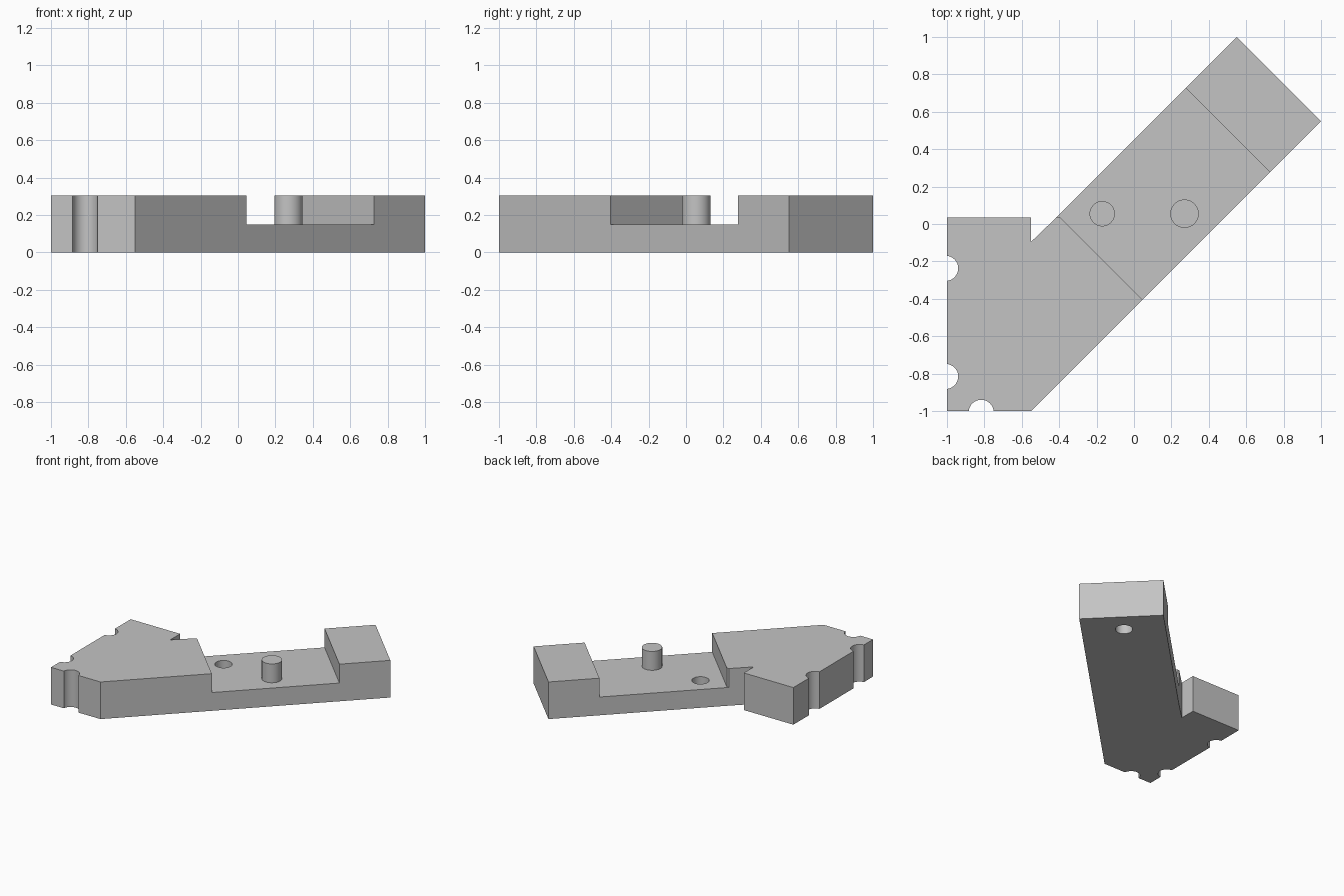
import bpy, bmesh
from math import cos, sin, tau, radians

cube = bpy.data.objects.get("Cube")
if cube:
    bpy.data.objects.remove(cube, do_unlink=True)

HEIGHT = 0.305
FLOOR = 0.15

grey = bpy.data.materials.new("plain grey")
grey.use_nodes = True
colour = (0.55, 0.55, 0.55, 1)
grey.diffuse_color = colour
grey.node_tree.nodes["Principled BSDF"].inputs["Base Color"].default_value = colour


def prism(name, outline, bottom, top):
    """Extrude a counter-clockwise outline between two heights."""
    bm = bmesh.new()
    base = bm.faces.new([bm.verts.new((x, y, bottom)) for x, y in outline])
    side = bmesh.ops.extrude_face_region(bm, geom=[base])["geom"]
    verts = [v for v in side if isinstance(v, bmesh.types.BMVert)]
    bmesh.ops.translate(bm, verts=verts, vec=(0, 0, top - bottom))
    bmesh.ops.recalc_face_normals(bm, faces=bm.faces)
    mesh = bpy.data.meshes.new(name)
    bm.to_mesh(mesh)
    bm.free()
    mesh.materials.append(grey)
    obj = bpy.data.objects.new(name, mesh)
    bpy.context.collection.objects.link(obj)
    return obj


def circle(x, y, radius, sides=48):
    return [(x + radius * cos(tau * i / sides), y + radius * sin(tau * i / sides))
            for i in range(sides)]


def activate(obj):
    bpy.ops.object.select_all(action="DESELECT")
    obj.select_set(True)
    bpy.context.view_layer.objects.active = obj


def cut(target, cutter):
    cutter.hide_render = True
    mod = target.modifiers.new(cutter.name, "BOOLEAN")
    mod.operation = "DIFFERENCE"
    mod.solver = "EXACT"
    mod.object = cutter
    activate(target)
    bpy.ops.object.modifier_apply(modifier=mod.name)
    bpy.data.objects.remove(cutter, do_unlink=True)


# Angled plate: square head with a notch, and a diagonal arm
plate = prism("angled_plate", [
    (-1, -1), (-0.55, -1), (1, 0.55), (0.55, 1),
    (-0.415, 0.035), (-0.55, -0.095), (-0.55, 0.035), (-1, 0.035)], 0, HEIGHT)

# Recess across the upper half of the arm
cut(plate, prism("recess", [
    (0.14, -0.5), (0.825, 0.18), (0.175, 0.83),
    (-0.5, 0.2), (-0.5, 0.035), (-0.395, 0.035)], FLOOR, 0.5))

# Scallops along the outer edges of the head
for x, y in [(-1.007, -0.237), (-1.007, -0.815), (-0.817, -1.007)]:
    cut(plate, prism("scallop", circle(x, y, 0.067), -0.1, 0.5))

# Blind holes: one in the recess floor, one under the end block
cut(plate, prism("recess_hole", circle(-0.17, 0.055, 0.065), 0.03, 0.5))
cut(plate, prism("underside_hole", circle(0.64, 0.645, 0.065), -0.1, FLOOR))

# Locating peg
peg = prism("locating_peg", circle(0.27, 0.055, 0.076), FLOOR, HEIGHT)

for obj in (plate, peg):
    activate(obj)
    bpy.ops.object.shade_smooth_by_angle(angle=radians(30))
